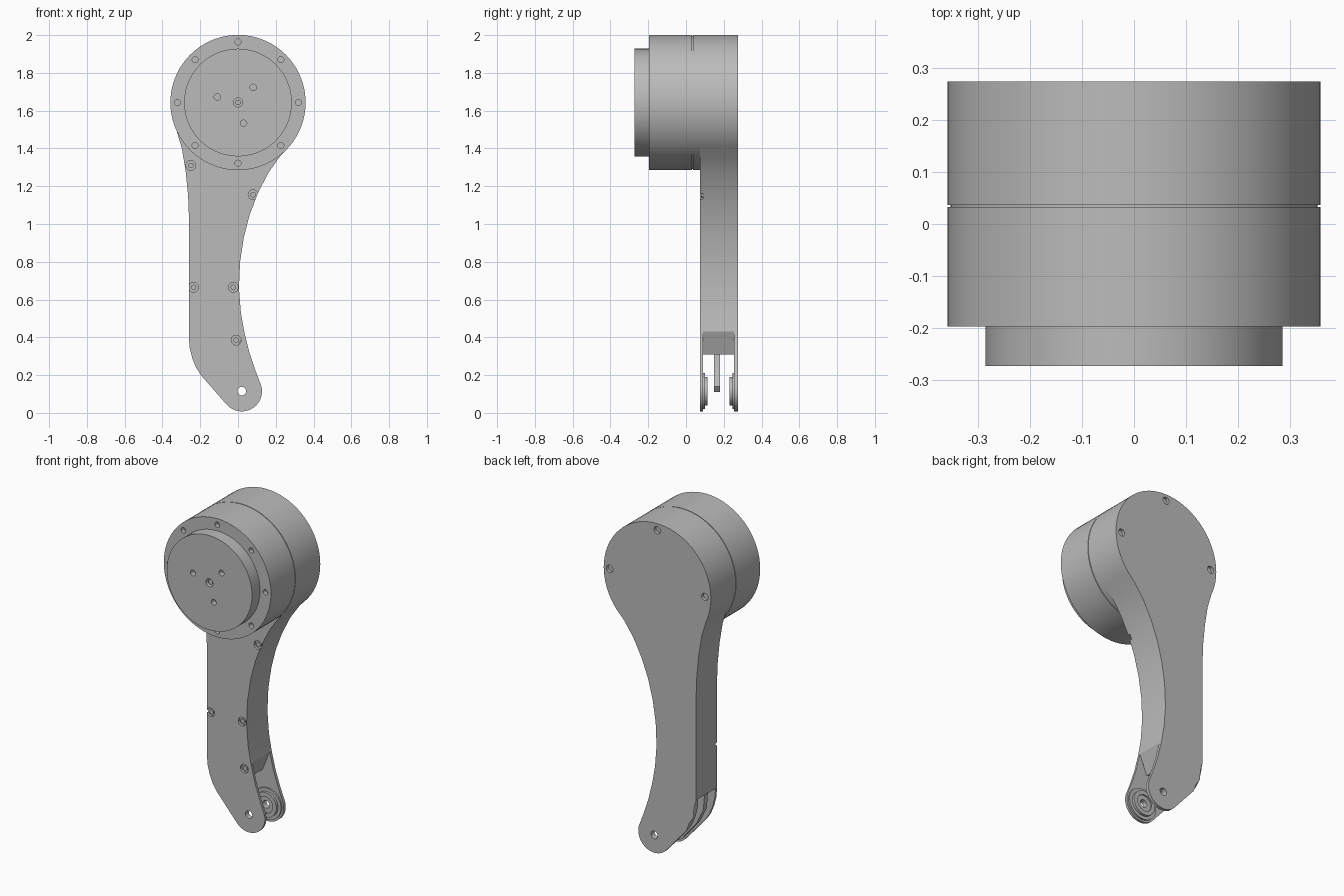
import bpy, bmesh
from math import radians, cos, sin

cube = bpy.data.objects.get("Cube")
if cube:
    bpy.data.objects.remove(cube, do_unlink=True)

grey = bpy.data.materials.new("machined grey")
grey.use_nodes = True
grey.diffuse_color = (0.5, 0.5, 0.5, 1)
grey.node_tree.nodes["Principled BSDF"].inputs["Base Color"].default_value = (0.5, 0.5, 0.5, 1)

HUB = (0, 1.643)      # motor axis (x, z)
PIN = (0.02, 0.115)   # fork pin axis (x, z)
R = 0.358
parts = []


def arc(c, r, a0, a1, step=5):
    """Points on an arc in the xz plane, angles in degrees."""
    return [(c[0] + r * cos(radians(a)), c[1] + r * sin(radians(a)))
            for a in range(a0, a1 + 1, step)]


def circle(c, r, step=5):
    return arc(c, r, 0, 360 - step, step)


def extrude(bm, outline, y0, y1):
    """Prism with an xz outline running from y0 to y1; returns its back face."""
    front = [bm.verts.new((x, y0, z)) for x, z in outline]
    back = [bm.verts.new((x, y1, z)) for x, z in outline]
    bm.faces.new(front)
    cap = bm.faces.new(back[::-1])
    n = len(outline)
    for i in range(n):
        j = (i + 1) % n
        bm.faces.new((front[j], front[i], back[i], back[j]))
    return cap


def add_object(name, bm):
    bmesh.ops.recalc_face_normals(bm, faces=bm.faces[:])
    mesh = bpy.data.meshes.new(name)
    bm.to_mesh(mesh)
    bm.free()
    obj = bpy.data.objects.new(name, mesh)
    bpy.context.collection.objects.link(obj)
    return obj


def slab(name, outline, y0, y1, round_back=0):
    bm = bmesh.new()
    cap = extrude(bm, outline, y0, y1)
    if round_back:
        bmesh.ops.bevel(bm, geom=list(cap.edges), offset=round_back,
                        segments=3, profile=0.5, affect='EDGES')
    obj = add_object(name, bm)
    obj.data.materials.append(grey)
    parts.append(obj)
    return obj


def drill(obj, centres, r, y0, y1):
    """Cut round holes along y at the given (x, z) centres."""
    bm = bmesh.new()
    for c in centres:
        extrude(bm, circle(c, r, 15), y0, y1)
    cutter = add_object("hole_cutter", bm)
    cutter.hide_render = True
    mod = obj.modifiers.new("holes", 'BOOLEAN')
    mod.operation = 'DIFFERENCE'
    mod.solver = 'EXACT'
    mod.object = cutter
    bpy.context.view_layer.objects.active = obj
    bpy.ops.object.modifier_apply(modifier=mod.name)
    bpy.data.objects.remove(cutter, do_unlink=True)


def ring_points(c, r, angles):
    return [(c[0] + r * cos(radians(a)), c[1] + r * sin(radians(a))) for a in angles]


# Leg outline: hub arc, straight side, rounded tip, concave side
head = arc(HUB, R, -40, 205)
straight_side = [(-0.297, 1.40), (-0.277, 1.28), (-0.264, 1.15), (-0.26, 1.04), (-0.26, 0.40)]
heel = [(-0.256, 0.345), (-0.242, 0.29), (-0.222, 0.24), (-0.195, 0.198)]
tip = arc(PIN, 0.107, 220, 375)
toe = [(0.09, 0.23), (0.06, 0.32)]
concave_side = [(0.033, 0.43), (0.015, 0.53), (0.005, 0.66), (0.011, 0.80),
                (0.031, 0.93), (0.062, 1.05), (0.104, 1.16), (0.16, 1.27), (0.22, 1.355)]
leg = head + straight_side + heel + tip + toe + concave_side
core = head + straight_side + [(-0.015, 0.31)] + concave_side

# Motor: output disc, housing, seam and rear ring
disc = slab("output_disc", circle(HUB, 0.285), -0.273, -0.197)
drill(disc, [HUB], 0.024, -0.3, -0.23)
drill(disc, ring_points(HUB, 0.114, (45, 165, 285)), 0.017, -0.3, -0.24)
slab("output_screw", circle(HUB, 0.014, 15), -0.262, -0.23)

housing = slab("motor_housing", circle(HUB, R), -0.197, 0.033)
drill(housing, ring_points(HUB, 0.321, range(0, 360, 45)), 0.016, -0.25, -0.17)
slab("housing_seam", circle(HUB, R - 0.005), 0.033, 0.037)
slab("rear_ring", circle(HUB, R), 0.037, 0.075)

# Leg: front plate, solid core and rounded back plate forming a fork
screws = [(-0.25, 1.31), (0.08, 1.155), (-0.235, 0.665), (-0.025, 0.665), (-0.01, 0.385)]
front_plate = slab("front_plate", leg, 0.075, 0.09)
drill(front_plate, screws, 0.026, 0.05, 0.1)
drill(front_plate, [PIN], 0.023, 0.05, 0.1)
for s in screws:
    slab("plate_screw", circle(s, 0.014, 15), 0.08, 0.09)

slab("leg_core", core, 0.09, 0.255)

back_plate = slab("back_plate", leg, 0.255, 0.274, round_back=0.012)
drill(back_plate, ring_points(HUB, 0.318, (0, 90, 180)), 0.022, 0.24, 0.3)
drill(back_plate, [PIN], 0.023, 0.24, 0.3)

# Fork bosses around the pin, mirrored about the middle of the leg
MID = 0.1725
for side, label in ((-1, "front"), (1, "back")):
    for part, r, far, near in (("washer", 0.095, 0.0825, 0.073), ("boss", 0.075, 0.073, 0.058)):
        y0, y1 = sorted((MID + side * far, MID + side * near))
        piece = slab(f"{label}_{part}", circle(PIN, r), y0, y1)
        drill(piece, [PIN], 0.023, 0.0, 0.4)
        if part == "boss":
            # shallow recess on the inner face
            a, b = sorted((MID + side * 0.05, MID + side * 0.066))
            drill(piece, [PIN], 0.05, a, b)

# Stop tab hanging from the core between the plates
slab("stop_tab", [(-0.25, 0.40), (-0.242, 0.30), (-0.195, 0.205), (-0.115, 0.11),
                  (-0.09, 0.14), (-0.12, 0.22), (-0.13, 0.345)], 0.147, 0.18)

# Smooth the round walls, keep the machined edges crisp
bpy.ops.object.select_all(action='DESELECT')
for obj in parts:
    obj.select_set(True)
bpy.context.view_layer.objects.active = parts[0]
bpy.ops.object.shade_smooth_by_angle(angle=radians(16))
